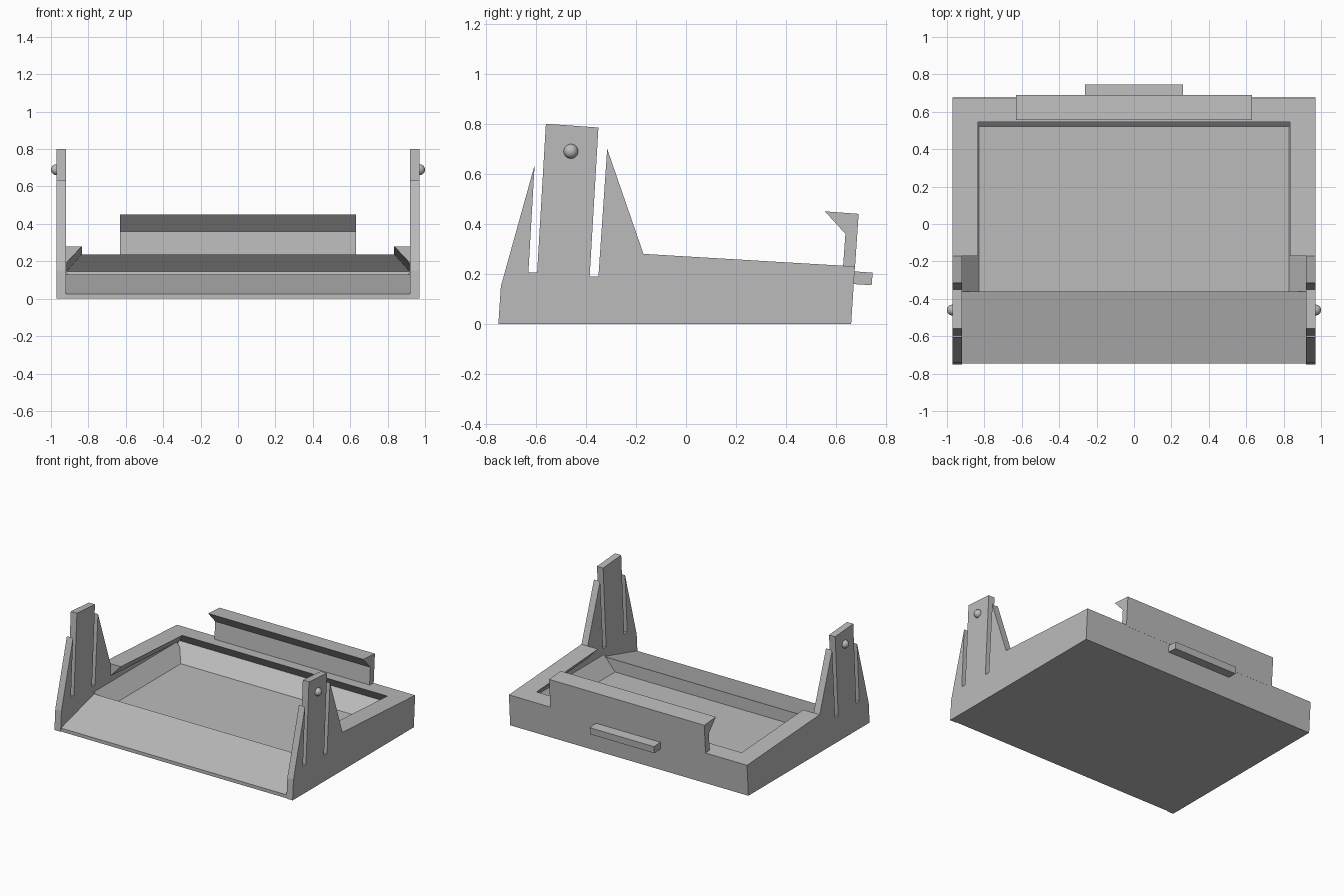
import bpy, bmesh, math

if "Cube" in bpy.data.objects:
    bpy.data.objects.remove(bpy.data.objects["Cube"])

grey = bpy.data.materials.new("plain grey")
grey.diffuse_color = (0.5, 0.5, 0.5, 1)
grey.use_nodes = True
grey.node_tree.nodes["Principled BSDF"].inputs["Base Color"].default_value = grey.diffuse_color


def finish(name, bm):
    bmesh.ops.recalc_face_normals(bm, faces=bm.faces)
    mesh = bpy.data.meshes.new(name)
    bm.to_mesh(mesh)
    bm.free()
    mesh.materials.append(grey)
    obj = bpy.data.objects.new(name, mesh)
    bpy.context.collection.objects.link(obj)
    return obj


def loft(name, ring_a, ring_b):
    """Solid between two matching rings of 3D points."""
    bm = bmesh.new()
    a = [bm.verts.new(p) for p in ring_a]
    b = [bm.verts.new(p) for p in ring_b]
    bm.faces.new(a)
    bm.faces.new(b[::-1])
    n = len(a)
    for i in range(n):
        j = (i + 1) % n
        bm.faces.new((a[i], b[i], b[j], a[j]))
    return finish(name, bm)


def side_prism(name, profile, x0, x1):
    """Extrude a (y, z) profile across x."""
    return loft(name, [(x0, y, z) for y, z in profile],
                [(x1, y, z) for y, z in profile])


def top_z(y):
    """Height of the gently sloping rim."""
    return 0.28 - (y + 0.17) * 0.05 / 0.845


# Floor pan with the sloping front ramp
side_prism("floor_and_ramp", [(-0.745, 0), (0.52, 0), (0.52, 0.04), (-0.36, 0.04),
                              (-0.36, 0.13), (-0.745, 0.025)], -0.92, 0.92)

# Back wall with a V groove under its lip
side_prism("back_wall", [(0.52, 0), (0.66, 0), (0.675, 0.23), (0.545, top_z(0.545)),
                         (0.63, 0.145), (0.52, 0.04)], -0.92, 0.92)

# Side plates: slotted tower with a spring leaf on each side
plate = [(-0.75, 0), (0.66, 0), (0.675, 0.23), (-0.17, 0.28), (-0.315, 0.70),
         (-0.35, 0.19), (-0.385, 0.19), (-0.35, 0.785), (-0.56, 0.80),
         (-0.595, 0.205), (-0.63, 0.205), (-0.605, 0.635), (-0.74, 0.15)]

for side, s in (("left", -1), ("right", 1)):
    side_prism(side + "_side_plate", plate, s * 0.92, s * 0.97)

    # Slanted lower wall of the tray
    wedge = [(0.83, 0.04), (0.92, 0.145), (0.92, 0.04)]
    loft(side + "_lower_wall", [(s * x, -0.36, z) for x, z in wedge],
         [(s * x, 0.6, z) for x, z in wedge])

    # Overhanging lip that follows the rim
    lip = [(0.835, 0), (0.92, 0), (0.92, -0.09)]
    loft(side + "_lip", *[[(s * x, y, top_z(y) + d) for x, d in lip]
                          for y in (-0.17, 0.63)])

    # Round pivot peg
    bm = bmesh.new()
    bmesh.ops.create_uvsphere(bm, u_segments=24, v_segments=14, radius=0.029)
    bmesh.ops.translate(bm, verts=bm.verts, vec=(s * 0.971, -0.46, 0.69))
    for f in bm.faces:
        f.smooth = True
    finish(side + "_peg", bm)

# Hooked catch on the back rim
side_prism("catch", [(0.627, 0.22), (0.637, 0.36), (0.555, 0.45), (0.69, 0.44),
                     (0.675, 0.22)], -0.632, 0.632)

# Finger tab on the back face
side_prism("finger_tab", [(0.66, 0.16), (0.742, 0.155), (0.746, 0.205),
                          (0.66, 0.211)], -0.262, 0.262)
